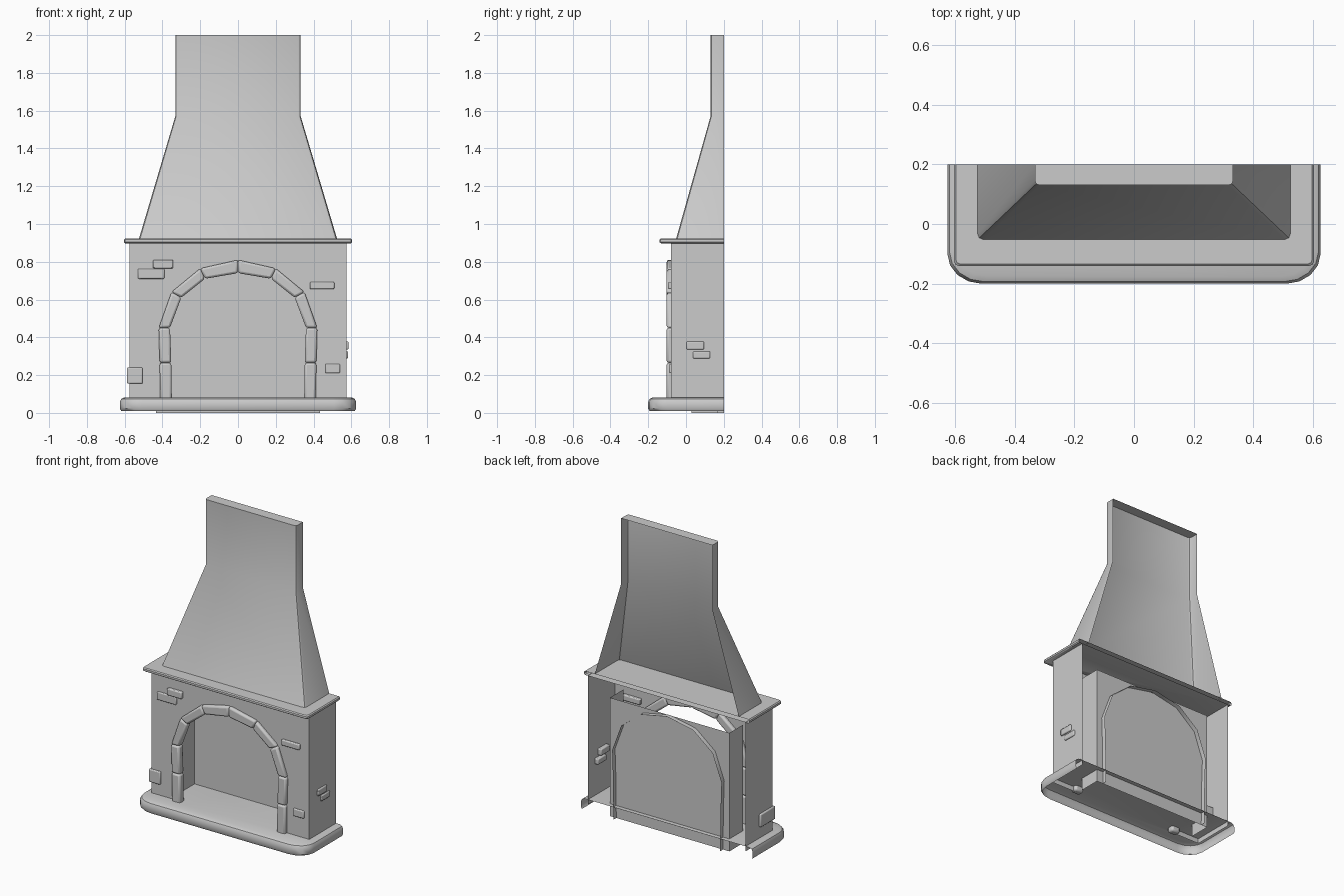
import bpy, bmesh, math

if "Cube" in bpy.data.objects:
    bpy.data.objects.remove(bpy.data.objects["Cube"])

BACK = 0.2


def make(name, verts, faces, bevel=0, segs=2):
    bm = bmesh.new()
    vs = [bm.verts.new(v) for v in verts]
    for f in faces:
        bm.faces.new([vs[i] for i in f])
    bmesh.ops.recalc_face_normals(bm, faces=bm.faces)
    me = bpy.data.meshes.new(name)
    bm.to_mesh(me)
    bm.free()
    ob = bpy.data.objects.new(name, me)
    bpy.context.collection.objects.link(ob)
    if bevel:
        m = ob.modifiers.new("bevel", 'BEVEL')
        m.width, m.segments = bevel, segs
    bpy.ops.object.select_all(action='DESELECT')
    ob.select_set(True)
    bpy.context.view_layer.objects.active = ob
    bpy.ops.object.shade_smooth_by_angle(angle=math.radians(35))
    return ob


def outline(w, front, rx, ry, n):
    """U-shaped plan, open along the back, with rounded front corners."""
    right = [(w, BACK)]
    for i in range(n + 1):
        a = math.pi / 2 * i / n
        right.append((w - rx + rx * math.cos(a), front + ry - ry * math.sin(a)))
    return right + [(-x, y) for x, y in reversed(right)]


def loft(name, rings, cap_top=True, cap_bottom=False):
    """rings: (z, half width, front y, corner rx, corner ry, steps)"""
    verts, n = [], 0
    for z, *args in rings:
        pts = outline(*args)
        n = len(pts)
        verts += [(x, y, z) for x, y in pts]
    faces = [(r * n + i, r * n + i + 1, (r + 1) * n + i + 1, (r + 1) * n + i)
             for r in range(len(rings) - 1) for i in range(n - 1)]
    if cap_top:
        faces.append(tuple(range(len(verts) - n, len(verts))))
    if cap_bottom:
        faces.append(tuple(range(n)))
    return make(name, verts, faces)


def prism(name, quad, y0, y1, bevel):
    verts = [(x, y, z) for y in (y0, y1) for x, z in quad]
    faces = [(0, 1, 2, 3), (4, 5, 6, 7)]
    faces += [(i, (i + 1) % 4, (i + 1) % 4 + 4, i + 4) for i in range(4)]
    return make(name, verts, faces, bevel)


def brick(x0, x1, y0, y1, z0, z1):
    prism("brick", [(x0, z0), (x1, z0), (x1, z1), (x0, z1)], y0, y1, 0.006)


# hearth slab, hollow beneath and open at the back
loft("hearth_slab", [
    (0.01, 0.618, -0.193, 0.115, 0.1, 4),
    (0.022, 0.625, -0.2, 0.115, 0.1, 4),
    (0.058, 0.625, -0.2, 0.115, 0.1, 4),
    (0.074, 0.618, -0.193, 0.115, 0.1, 4),
    (0.082, 0.602, -0.177, 0.115, 0.1, 4)])

# mantel shelf
loft("mantel_shelf", [
    (0.898, 0.597, -0.132, 0.015, 0.015, 2),
    (0.904, 0.603, -0.14, 0.015, 0.015, 2),
    (0.917, 0.603, -0.14, 0.015, 0.015, 2),
    (0.923, 0.597, -0.134, 0.015, 0.015, 2)], cap_bottom=True)

# tapered hood and straight flue
loft("chimney_hood", [
    (0.92, 0.525, -0.053, 0.02, 0.02, 2),
    (1.57, 0.332, 0.13, 0.015, 0.015, 2),
    (2.0, 0.332, 0.13, 0.015, 0.015, 2)])

# half profiles of the stone arch (right side, floor to crown)
outer = [(.412, .05), (.415, .265), (.42, .45), (.352, .64), (.2, .765), (0, .81)]
inner = [(.35, .05), (.353, .265), (.36, .45), (.3, .61), (.175, .71), (0, .74)]
middle = [((a + c) / 2, (b + d) / 2) for (a, b), (c, d) in zip(outer, inner)]
arch = middle[:-1] + [(-x, z) for x, z in reversed(middle)]
arch = middle + [(-x, z) for x, z in reversed(middle[:-1])]

# arch stones, mirrored left and right
for s in (1, -1):
    for i in range(len(outer) - 1):
        quad = [outer[i], outer[i + 1], inner[i + 1], inner[i]]
        prism("arch_stone", [(s * x, z) for x, z in quad], -0.103, -0.055, 0.012)

# front wall with arched opening
front = [(-0.575, .05), (-0.575, .9), (.575, .9), (.575, .05)] + arch
make("front_wall", [(x, -0.08, z) for x, z in front], [tuple(range(len(front)))])

# side walls
for s in (1, -1):
    x = s * 0.575
    make("side_wall", [(x, -0.08, .05), (x, BACK, .05), (x, BACK, .9), (x, -0.08, .9)],
         [(0, 1, 2, 3)])

# firebox back panel with short side returns
fb = [(-0.435, 0.03), (-0.435, 0.17), (0.435, 0.17), (0.435, 0.03)]
make("firebox", [(x, y, z) for z in (0.0, 0.78) for x, y in fb],
     [(i, i + 1, i + 5, i + 4) for i in range(3)])

# arched rim behind the firebox panel
rim = [(x * 1.02, max(0, z * 1.01 - 0.06) if z < .1 else z * 1.01) for x, z in arch]
n = len(rim)
make("firebox_rim", [(x, y, z) for y in (0.17, BACK) for x, z in rim],
     [(i, i + 1, n + i + 1, n + i) for i in range(n - 1)])

# scattered bricks on the front
brick(-0.53, -0.39, -0.09, -0.06, 0.71, 0.763)
brick(-0.45, -0.343, -0.1, -0.06, 0.765, 0.81)
brick(0.38, 0.51, -0.095, -0.06, 0.655, 0.693)
brick(0.463, 0.54, -0.09, -0.06, 0.21, 0.26)
# corner brick and side bricks
brick(-0.588, -0.505, -0.092, 0.06, 0.155, 0.24)
brick(0.55, 0.585, 0.003, 0.095, 0.335, 0.378)
brick(0.55, 0.583, 0.037, 0.128, 0.288, 0.326)
